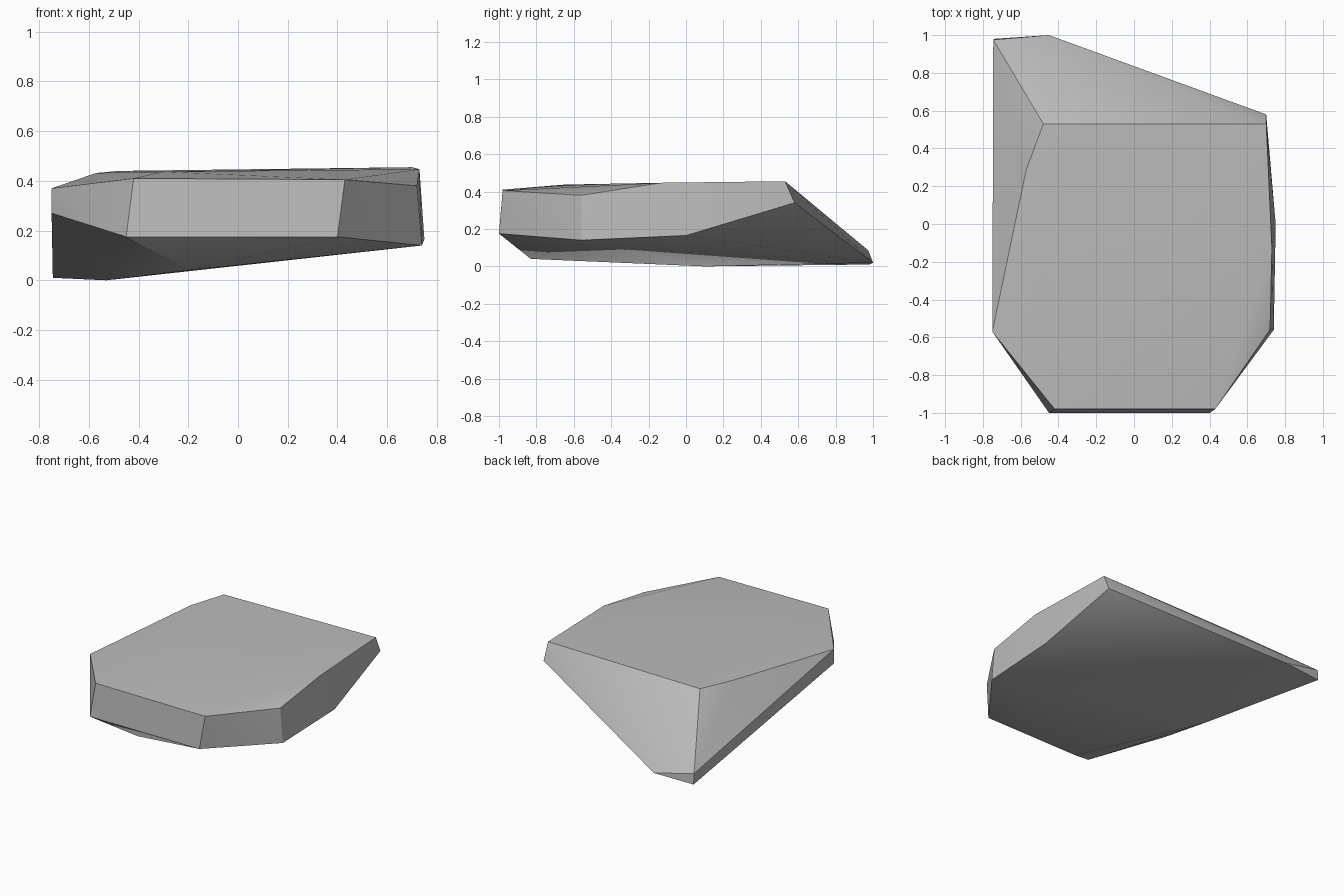
import bpy
import bmesh
import math

default_cube = bpy.data.objects.get("Cube")
if default_cube:
    bpy.data.objects.remove(default_cube, do_unlink=True)


def make_material(name, colour):
    """Plain single-colour material for viewport and render."""
    material = bpy.data.materials.new(name)
    material.use_nodes = True
    material.diffuse_color = colour
    shader = next(n for n in material.node_tree.nodes if n.type == "BSDF_PRINCIPLED")
    shader.inputs["Base Color"].default_value = colour
    shader.inputs["Roughness"].default_value = 0.9
    return material


def make_hull(name, corners, material, smooth_angle):
    """Wrap a convex chipped block around the given corners."""
    bm = bmesh.new()
    for corner in corners:
        bm.verts.new(corner)
    result = bmesh.ops.convex_hull(bm, input=bm.verts[:])
    loose = {g for g in result["geom_interior"] + result["geom_unused"]
             if isinstance(g, bmesh.types.BMVert)}
    bmesh.ops.delete(bm, geom=list(loose), context="VERTS")
    bmesh.ops.recalc_face_normals(bm, faces=bm.faces[:])

    mesh = bpy.data.meshes.new(name)
    bm.to_mesh(mesh)
    bm.free()
    mesh.materials.append(material)
    block = bpy.data.objects.new(name, mesh)
    bpy.context.collection.objects.link(block)

    # Soft shading across shallow bends, crisp chipped edges elsewhere
    bpy.ops.object.select_all(action="DESELECT")
    block.select_set(True)
    bpy.context.view_layer.objects.active = block
    bpy.ops.object.shade_smooth_by_angle(angle=math.radians(smooth_angle))
    return block


# Nearly flat upper face
top_rim = [
    (-.42, -.98, .41), (.43, -.98, .405), (.72, -.56, .38),
    (.73, -.13, .447), (.7, .53, .455), (-.48, .53, .44),
    (-.57, .29, .432), (-.75, -.57, .37), (-.3, -.65, .437),
]

# Widest line around the front and the sides
girdle = [
    (-.45, -1, .175), (.4, -1, .175), (.74, -.56, .14),
    (.75, 0, .165), (.7, .58, .34), (-.75, -.57, .27),
]

# Low pointed corner at the back
back_tip = [
    (-.745, .975, .085), (-.745, .98, .01), (-.45, 1, .02),
]

# Shallow underside
underside = [(-.2, -.83, .04), (-.53, .1, 0)]

stone_grey = make_material("stone grey", (.5, .5, .5, 1))
make_hull("rock_slab", top_rim + girdle + back_tip + underside, stone_grey, 30)
